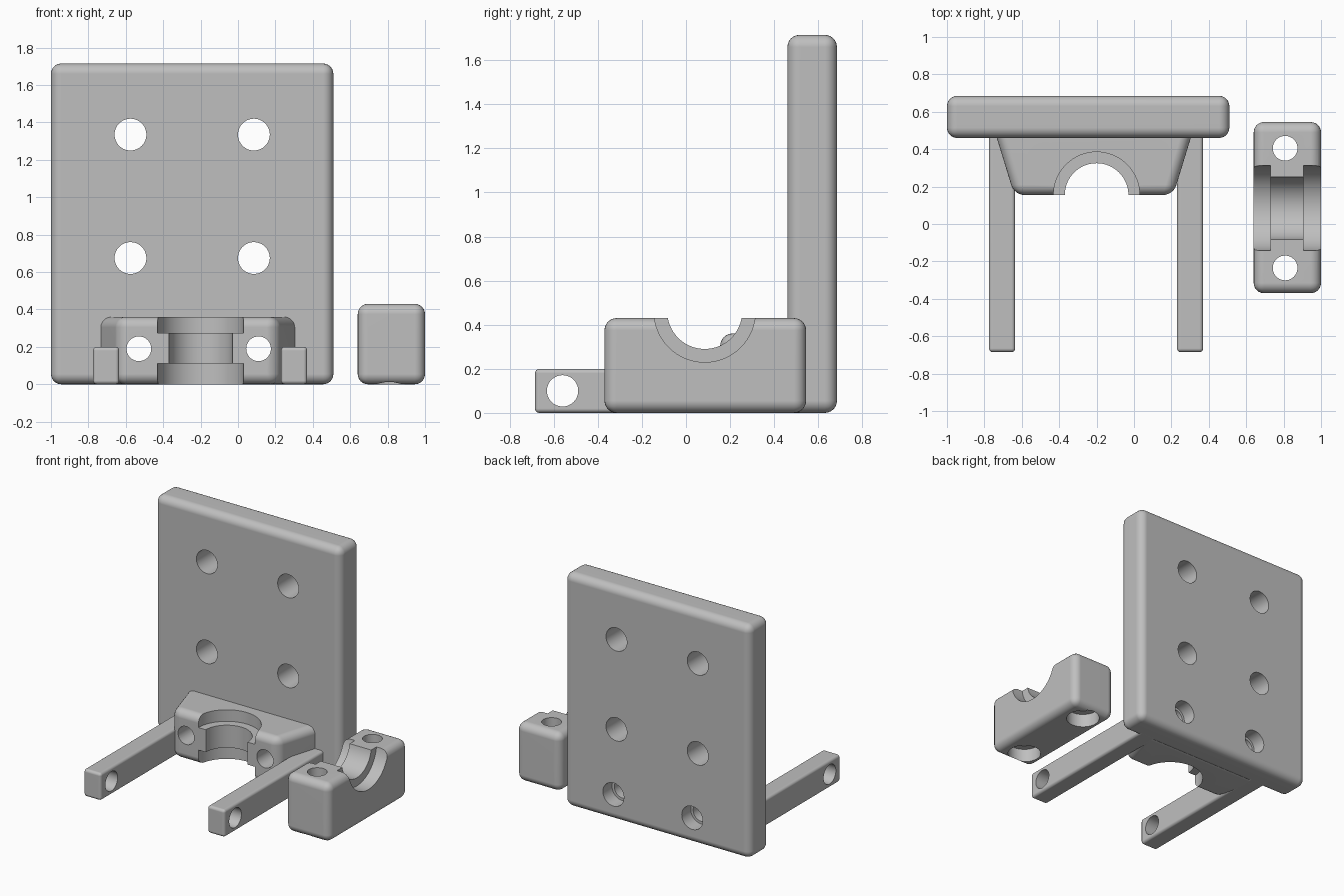
import bpy
import bmesh
from mathutils import Vector

cube = bpy.data.objects.get("Cube")
if cube:
    bpy.data.objects.remove(cube, do_unlink=True)

grey = bpy.data.materials.new("light_grey")
grey.use_nodes = True
COLOUR = (0.52, 0.52, 0.52, 1)
grey.diffuse_color = COLOUR
grey.node_tree.nodes["Principled BSDF"].inputs["Base Color"].default_value = COLOUR


def activate(obj):
    bpy.ops.object.select_all(action='DESELECT')
    obj.select_set(True)
    bpy.context.view_layer.objects.active = obj


def prism(name, outline, z0, z1, radius):
    """Extrude an outline upwards and round every edge."""
    bm = bmesh.new()
    face = bm.faces.new([bm.verts.new((x, y, z0)) for x, y in outline])
    top = bmesh.ops.extrude_face_region(bm, geom=[face])["geom"]
    bmesh.ops.translate(bm, vec=(0, 0, z1 - z0),
                        verts=[v for v in top if isinstance(v, bmesh.types.BMVert)])
    bmesh.ops.recalc_face_normals(bm, faces=bm.faces)
    mesh = bpy.data.meshes.new(name)
    bm.to_mesh(mesh)
    bm.free()
    obj = bpy.data.objects.new(name, mesh)
    bpy.context.collection.objects.link(obj)
    mesh.materials.append(grey)
    activate(obj)
    bevel = obj.modifiers.new("rounding", 'BEVEL')
    bevel.width = radius
    bevel.segments = 6
    bpy.ops.object.modifier_apply(modifier=bevel.name)
    return obj


def box(name, x0, x1, y0, y1, z0, z1, radius):
    return prism(name, [(x0, y0), (x1, y0), (x1, y1), (x0, y1)], z0, z1, radius)


def drill(obj, start, end, radius):
    """Cut a round hole between two points."""
    a, b = Vector(start), Vector(end)
    bpy.ops.mesh.primitive_cylinder_add(
        vertices=64, radius=radius, depth=(b - a).length, location=(a + b) / 2,
        rotation=(b - a).to_track_quat('Z', 'Y').to_euler())
    cutter = bpy.context.object
    cutter.hide_render = True
    activate(obj)
    cut = obj.modifiers.new("hole", 'BOOLEAN')
    cut.operation = 'DIFFERENCE'
    cut.solver = 'EXACT'
    cut.object = cutter
    bpy.ops.object.modifier_apply(modifier=cut.name)
    bpy.data.objects.remove(cutter, do_unlink=True)


def finish(obj):
    activate(obj)
    bpy.ops.object.shade_smooth_by_angle(angle=0.5)
    obj.modifiers.new("clean_shading", 'WEIGHTED_NORMAL').keep_sharp = True


ROUND = 0.055
BORE, RECESS = 0.17, 0.23
BOLT, SCREW = 0.066, 0.085
MID = -0.215                      # centre of the bracket in x
BOLTS_X = (MID - 0.315, MID + 0.325)

# Upright mounting plate with four screw holes and two stepped bolt holes
plate = box("mounting_plate", -1, 0.51, 0.46, 0.685, 0, 1.715, ROUND)
for x in (-0.575, 0.085):
    for z in (0.675, 1.335):
        drill(plate, (x, 0.3, z), (x, 0.9, z), SCREW)
for x in BOLTS_X:
    drill(plate, (x, 0.3, 0.19), (x, 0.9, 0.19), BOLT)
    drill(plate, (x, 0.58, 0.19), (x, 0.9, 0.19), SCREW)
finish(plate)

# Tapered half clamp fixed to the plate
block = prism("fixed_half_clamp",
              [(MID - 0.425, 0.155), (MID + 0.425, 0.155),
               (MID + 0.54, 0.53), (MID - 0.54, 0.53)], 0, 0.36, ROUND)
for z0, z1, r in ((-0.1, 0.5, BORE), (-0.1, 0.11, RECESS), (0.275, 0.5, RECESS)):
    drill(block, (-0.2, 0.155, z0), (-0.2, 0.155, z1), r)
for x in BOLTS_X:
    drill(block, (x, 0, 0.19), (x, 0.8, 0.19), BOLT)
finish(block)

# Two forward arms with a cross hole near the tip
for name, x in (("right_arm", -0.775), ("left_arm", 0.23)):
    arm = box(name, x, x + 0.14, -0.685, 0.53, 0, 0.2, 0.02)
    drill(arm, (x - 0.1, -0.56, 0.1), (x + 0.3, -0.56, 0.1), 0.071)
    finish(arm)

# Loose half clamp lying beside the bracket
clamp = box("loose_half_clamp", 0.64, 1, -0.37, 0.545, 0, 0.43, ROUND)
for x0, x1, r in ((0.5, 1.1, BORE), (0.5, 0.73, RECESS), (0.905, 1.1, RECESS)):
    drill(clamp, (x0, 0.085, 0.46), (x1, 0.085, 0.46), r)
for y in (-0.235, 0.405):
    drill(clamp, (0.808, y, -0.1), (0.808, y, 0.6), BOLT)
    drill(clamp, (0.808, y, -0.1), (0.808, y, 0.1), 0.115)
finish(clamp)
